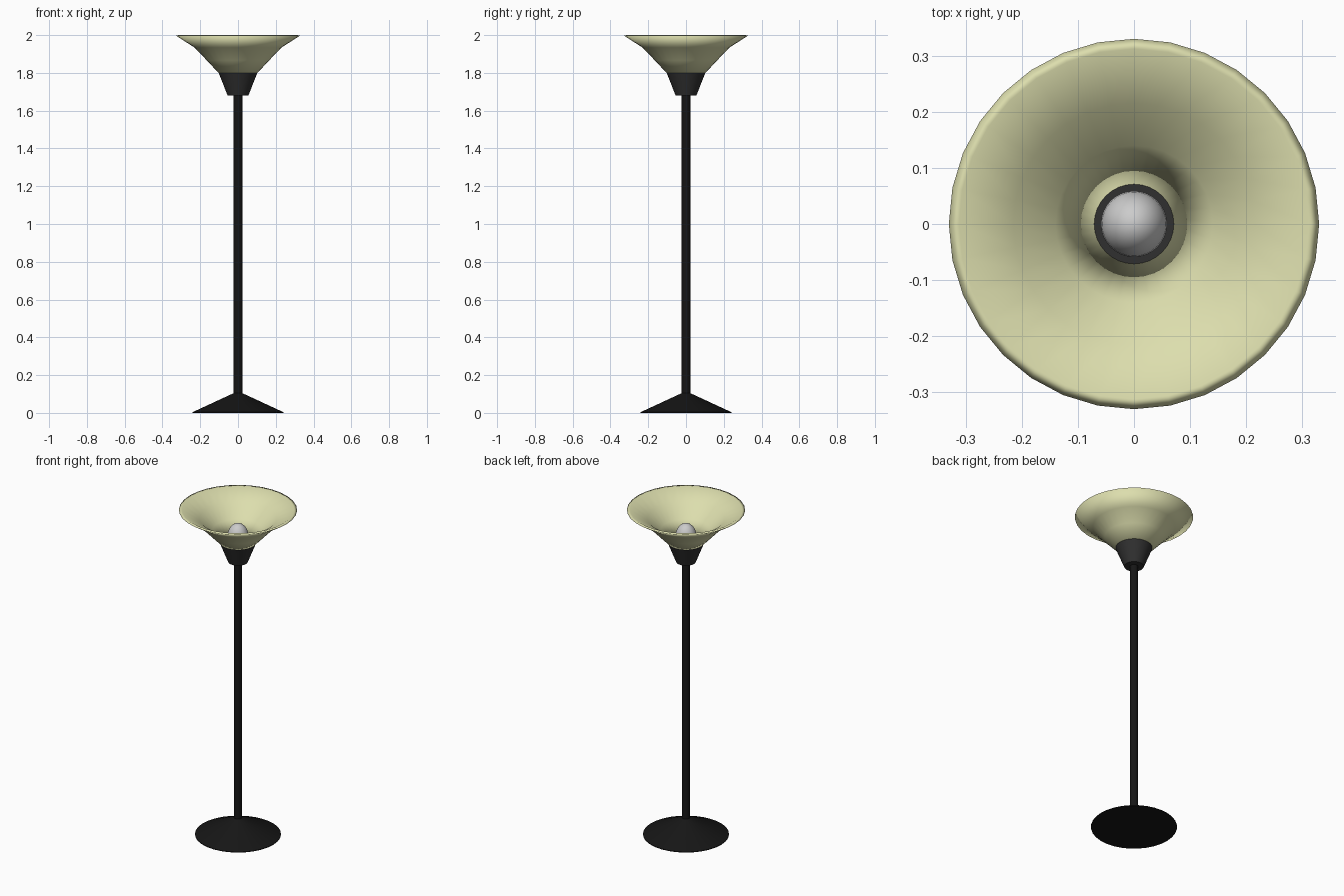
import bpy, bmesh, math

if "Cube" in bpy.data.objects:
    bpy.data.objects.remove(bpy.data.objects["Cube"])

SIDES = 32

def material(name, rgb):
    m = bpy.data.materials.new(name)
    m.diffuse_color = (*rgb, 1)
    m.use_nodes = True
    m.node_tree.nodes["Principled BSDF"].inputs["Base Color"].default_value = m.diffuse_color
    return m

black = material("black", (0.008, 0.008, 0.008))
charcoal = material("charcoal", (0.03, 0.03, 0.03))
cream = material("cream", (0.72, 0.73, 0.42))

def lathe(name, profile, mat=None, angle=40, closed=False):
    """Spin an (r, z) profile about z; r = 0 points become poles."""
    bm = bmesh.new()
    rings = []
    for r, z in profile:
        if r == 0:
            rings.append([bm.verts.new((0, 0, z))] * SIDES)
        else:
            rings.append([bm.verts.new((r * math.cos(math.tau * i / SIDES),
                                        r * math.sin(math.tau * i / SIDES), z))
                          for i in range(SIDES)])
    pairs = list(zip(rings, rings[1:]))
    if closed:
        pairs.append((rings[-1], rings[0]))
    for a, b in pairs:
        for i in range(SIDES):
            j = (i + 1) % SIDES
            quad = list(dict.fromkeys((a[i], a[j], b[j], b[i])))
            bm.faces.new(quad)
    bmesh.ops.recalc_face_normals(bm, faces=bm.faces)
    me = bpy.data.meshes.new(name)
    bm.to_mesh(me)
    bm.free()
    ob = bpy.data.objects.new(name, me)
    bpy.context.collection.objects.link(ob)
    if mat:
        me.materials.append(mat)
    bpy.ops.object.select_all(action='DESELECT')
    ob.select_set(True)
    bpy.context.view_layer.objects.active = ob
    bpy.ops.object.shade_smooth_by_angle(angle=math.radians(angle))
    return ob

# Weighted conical foot
lathe("base", [(0, 0), (0.24, 0), (0.24, 0.004), (0.022, 0.105), (0, 0.105)], black, 20)

# Upright pole
lathe("pole", [(0, 0.09), (0.0225, 0.09), (0.0225, 1.69), (0, 1.69)], black)

# Tapered lamp holder under the shade
lathe("socket", [(0, 1.68), (0.055, 1.68), (0.103, 1.802), (0, 1.802)], charcoal)

# Flared bowl shade with thickness, open at the bottom
lathe("shade", [(0.103, 1.80), (0.165, 1.866), (0.23, 1.934), (0.33, 1.998),
                (0.312, 2.0), (0.215, 1.946), (0.14, 1.877), (0.071, 1.803)],
      cream, 180, closed=True)

# Egg-shaped bulb
bulb = [(0.059 * math.cos(t), 1.834 + 0.08 * math.sin(t))
        for t in (math.radians(-90 + 15 * k) for k in range(1, 12))]
lathe("bulb", [(0, 1.754)] + bulb + [(0, 1.914)])
